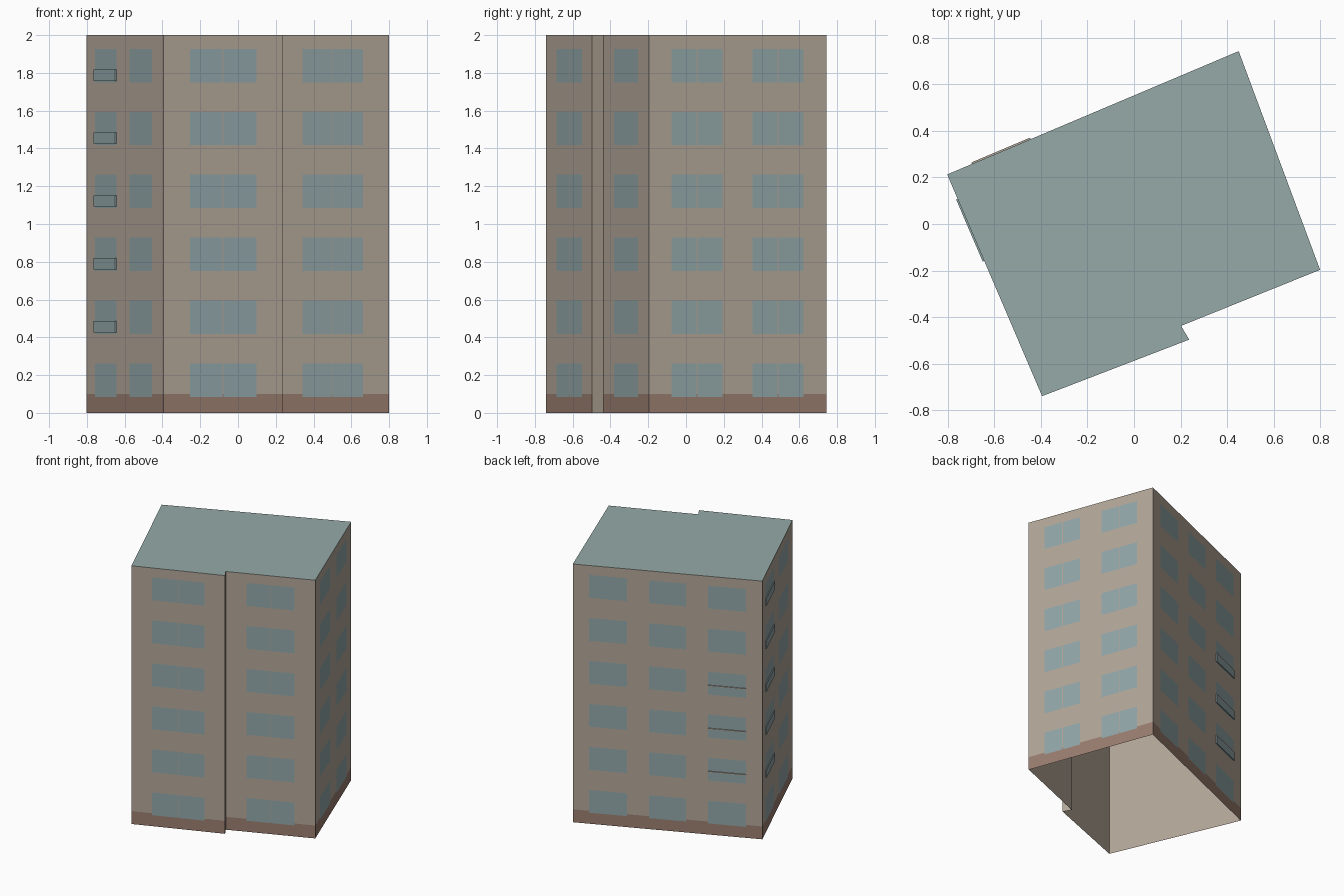
import bpy
import bmesh
from mathutils import Vector

cube = bpy.data.objects.get("Cube")
if cube:
    bpy.data.objects.remove(cube, do_unlink=True)


def material(name, color):
    mat = bpy.data.materials.new(name)
    mat.use_nodes = True
    mat.diffuse_color = (*color, 1)
    mat.node_tree.nodes["Principled BSDF"].inputs["Base Color"].default_value = (*color, 1)
    return mat


WALL, GLASS, BASE, ROOF = range(4)
MATERIALS = [
    material("beige wall", (0.45, 0.385, 0.315)),
    material("blue grey glass", (0.29, 0.385, 0.395)),
    material("brown base", (0.32, 0.205, 0.16)),
    material("grey green roof", (0.30, 0.40, 0.395)),
]

HEIGHT, BASE_TOP = 2.0, 0.10
FLOOR, SILL, PANE = 0.333, 0.085, 0.177
GAP = 0.003  # half width of a mullion, as a share of the wall
ROWS = [(SILL + i * FLOOR, SILL + i * FLOOR + PANE) for i in range(6)]

# Footprint corners, counter-clockwise from the left end of the back wall
CORNERS = [Vector(c) for c in ((-0.803, 0.213), (-0.395, -0.74), (0.237, -0.497),
                               (0.202, -0.438), (0.80, -0.197), (0.45, 0.743))]


def split(a, b):
    mid = (a + b) / 2
    return [(a, mid - GAP), (mid + GAP, b)]


# Window spans along each wall, as shares of its length
LEFT = [(0.11, 0.39), (0.56, 0.855)]
BACK = [(0.085, 0.286), (0.402, 0.598), (0.714, 0.915)]
SPANS = [LEFT, split(0.222, 0.778), [], split(0.233, 0.767),
         split(0.128, 0.415) + split(0.585, 0.872), BACK]


def finish(name, bm):
    mesh = bpy.data.meshes.new(name)
    bm.to_mesh(mesh)
    bm.free()
    for mat in MATERIALS:
        mesh.materials.append(mat)
    obj = bpy.data.objects.new(name, mesh)
    bpy.context.collection.objects.link(obj)
    return obj


def edge(i):
    return CORNERS[i], CORNERS[(i + 1) % len(CORNERS)]


def inside(value, spans):
    return any(a < value < b for a, b in spans)


# Walls: each one cut along window and base lines, coloured by cell
def build_wall(name, i):
    start, end = edge(i)
    us = sorted({0, 1, *(u for span in SPANS[i] for u in span)})
    zs = sorted({0, BASE_TOP, HEIGHT, *(z for row in ROWS for z in row)})
    bm = bmesh.new()
    grid = [[bm.verts.new((*start.lerp(end, u), z)) for z in zs] for u in us]
    for a in range(len(us) - 1):
        for b in range(len(zs) - 1):
            face = bm.faces.new((grid[a][b], grid[a + 1][b],
                                 grid[a + 1][b + 1], grid[a][b + 1]))
            u, z = (us[a] + us[a + 1]) / 2, (zs[b] + zs[b + 1]) / 2
            if inside(u, SPANS[i]) and inside(z, ROWS):
                face.material_index = GLASS
            else:
                face.material_index = BASE if z < BASE_TOP else WALL
    finish(name, bm)


for i, name in enumerate(("left_wall", "front_wall_left_bay", "front_step",
                          "front_wall_right_bay", "right_wall", "back_wall")):
    build_wall(name, i)

# Flat roof
bm = bmesh.new()
roof = bm.faces.new([bm.verts.new((*c, HEIGHT)) for c in CORNERS])
roof.material_index = ROOF
finish("roof", bm)

# Plain lining just inside the open-bottomed shell
bm = bmesh.new()
ring = [[bm.verts.new((*(c * 0.995), z)) for z in (0, HEIGHT - 0.005)] for c in CORNERS]
for i, (low, high) in enumerate(ring):
    next_low, next_high = ring[(i + 1) % len(ring)]
    bm.faces.new((next_low, low, high, next_high))
bm.faces.new([pair[1] for pair in reversed(ring)])
finish("inner_lining", bm)


# Thin balcony panels across the lower part of some windows
def panel(name, i, span, low, high, mat):
    start, end = edge(i)
    along = (end - start).normalized()
    out = Vector((along.y, -along.x)) * 0.007
    a, b = start.lerp(end, span[0]), start.lerp(end, span[1])
    bm = bmesh.new()
    bottom = bm.faces.new([bm.verts.new((*p, low)) for p in (a, b, b + out, a + out)])
    top = bmesh.ops.extrude_face_region(bm, geom=[bottom])["geom"]
    for v in top:
        if isinstance(v, bmesh.types.BMVert):
            v.co.z = high
    bmesh.ops.recalc_face_normals(bm, faces=bm.faces)
    for face in bm.faces:
        face.material_index = mat
    finish(name, bm)


for n, (sill, _) in enumerate(ROWS[1:]):
    low, high = sill + 0.008, sill + 0.068
    panel(f"left_balcony_panel_{n + 1}", 0, LEFT[0], low, high, GLASS)
    if n < 3:
        panel(f"back_balcony_panel_{n + 1}", 5, BACK[2], low, high, GLASS)
        panel(f"back_balcony_rail_{n + 1}", 5, BACK[2], high, high + 0.006, WALL)
